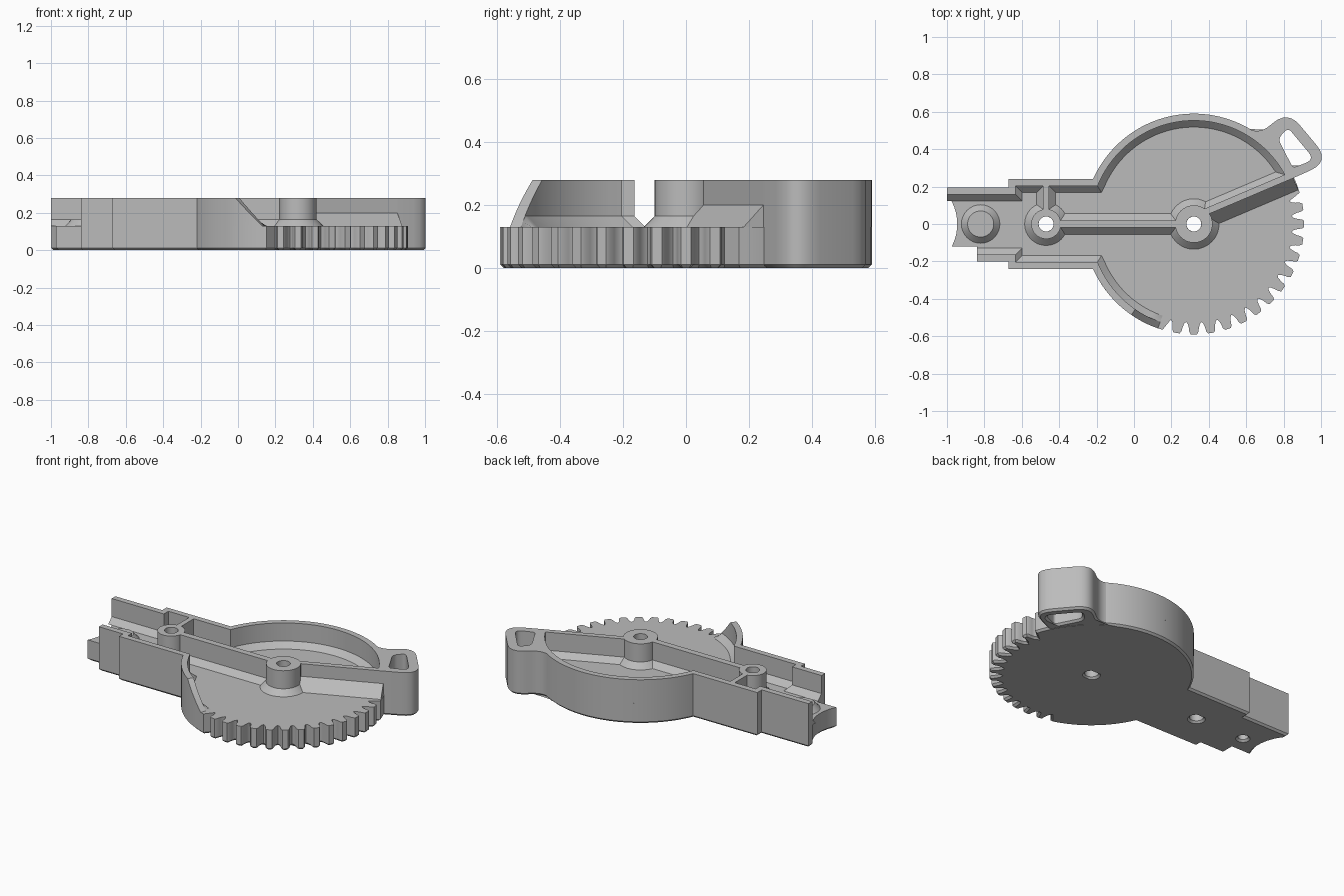
import bpy, bmesh
from math import sin, cos, radians, pi
from mathutils import Vector

if "Cube" in bpy.data.objects:
    bpy.data.objects.remove(bpy.data.objects["Cube"])

GREY = bpy.data.materials.new("plain_grey")
GREY.use_nodes = True
GREY.diffuse_color = (0.5, 0.5, 0.5, 1)
GREY.node_tree.nodes["Principled BSDF"].inputs["Base Color"].default_value = (0.5, 0.5, 0.5, 1)

FLOOR, LIP, TOP = 0.13, 0.165, 0.28
CX, R = 0.32, 0.59          # gear centre and rim radius


def finish(name, bm):
    bmesh.ops.recalc_face_normals(bm, faces=bm.faces)
    mesh = bpy.data.meshes.new(name)
    bm.to_mesh(mesh)
    bm.free()
    mesh.materials.append(GREY)
    ob = bpy.data.objects.new(name, mesh)
    bpy.context.collection.objects.link(ob)
    bpy.ops.object.select_all(action='DESELECT')
    ob.select_set(True)
    bpy.context.view_layer.objects.active = ob
    bpy.ops.object.shade_smooth_by_angle(angle=radians(30))


def polar(r, deg, cx=CX):
    return (cx + r * cos(radians(deg)), r * sin(radians(deg)))


def arc(r, a, b, n, cx=CX):
    return [polar(r, a + (b - a) * i / n, cx) for i in range(n + 1)]


def circle(cx, r):
    return arc(r, 0, 345, 23, cx)


def rounded(corners, steps=6):
    """Closed outline whose corners (x, y, cut) are eased over the cut length."""
    out = []
    for i, (x, y, cut) in enumerate(corners):
        p = Vector((x, y))
        if not cut:
            out.append((x, y))
            continue
        a, b = (Vector(corners[j % len(corners)][:2]) for j in (i - 1, i + 1))
        a, b = p + (a - p).normalized() * cut, p + (b - p).normalized() * cut
        for k in range(steps + 1):
            t = k / steps
            out.append(tuple(a * (1 - t) ** 2 + p * 2 * t * (1 - t) + b * t * t))
    return out


def plate(name, loops, height, chamfer=0.012):
    """Extruded outline with holes and a chamfered underside."""
    bm = bmesh.new()
    for loop in loops:
        vs = [bm.verts.new((x, y, 0)) for x, y in loop]
        for i, v in enumerate(vs):
            bm.edges.new((vs[i - 1], v))
    bmesh.ops.triangle_fill(bm, edges=bm.edges[:], normal=(0, 0, 1))
    bottom = bm.faces[:]
    new = bmesh.ops.extrude_face_region(bm, geom=bottom, use_keep_orig=True)["geom"]
    for v in new:
        if isinstance(v, bmesh.types.BMVert):
            v.co.z = height
    bmesh.ops.recalc_face_normals(bm, faces=bm.faces)
    bottom = [f for f in bm.faces if all(v.co.z < 0.001 for v in f.verts)]
    bmesh.ops.inset_region(bm, faces=bottom, thickness=chamfer,
                           use_even_offset=True, use_boundary=True)
    inner = {v for f in bottom for v in f.verts}
    for v in bm.verts:
        if v.co.z < 0.001 and v not in inner:
            v.co.z = chamfer
    finish(name, bm)


def rail(name, path, section, heights=None):
    """Sweep a section of (offset to the right, z) along a mitred path."""
    bm = bmesh.new()
    pts = [Vector(p) for p in path]
    rings = []
    for i, p in enumerate(pts):
        d1 = (p - pts[i - 1]).normalized() if i else (pts[1] - p).normalized()
        d2 = (pts[i + 1] - p).normalized() if i < len(pts) - 1 else d1
        n1, n2 = Vector((d1.y, -d1.x)), Vector((d2.y, -d2.x))
        n = (n1 + n2) / (1 + n1.dot(n2))
        h = heights[i] if heights else TOP
        rings.append([bm.verts.new((p.x + n.x * o, p.y + n.y * o, min(z, h)))
                      for o, z in section])
    for a, b in zip(rings, rings[1:]):
        for k in range(len(section)):
            bm.faces.new((a[k - 1], a[k], b[k], b[k - 1]))
    bm.faces.new(rings[0])
    bm.faces.new(rings[-1])
    finish(name, bm)


def lathe(name, cx, profile, n=32):
    bm = bmesh.new()
    rings = [[bm.verts.new((cx + r * cos(2 * pi * i / n), r * sin(2 * pi * i / n), z))
              for i in range(n)] for r, z in profile]
    for a, b in zip(rings, rings[1:]):
        for i in range(n):
            bm.faces.new((a[i - 1], a[i], b[i], b[i - 1]))
    if profile[-1][1] == LIP:
        bm.faces.new(rings[-1])
    finish(name, bm)


# Base plate: stem, gear sector with teeth, rounded notch at the tip
outline = [(-0.84, -0.12), (-0.84, -0.2), (-0.67, -0.2), (-0.67, -0.24)]
outline += arc(R, 204, 253.5, 16)
tooth = [(0.535, 3.5), (0.555, 2.8), (0.578, 2.4), (R, 1.6)]
for k in range(29, 42):
    outline.append(polar(0.525, 9 * k - 4.5))
    outline += [polar(r, 9 * k - a) for r, a in tooth]
    outline += [polar(r, 9 * k + a) for r, a in reversed(tooth)]
outline.append(polar(0.525, 373.5))
outline += arc(R, 376.5, 516, 48)
outline += [(-0.67, 0.24), (-0.67, 0.195), (-1, 0.195), (-1, 0.155)]
outline += arc(0.26, 36, -27.5, 12, -1.205)
plate("base_plate", [outline, circle(CX, 0.04), circle(-0.47, 0.04), circle(-0.82, 0.03)], FLOOR)

# Side walls with a sloped foot on the inside
wall = [(0, FLOOR), (0, TOP), (0.037, TOP), (0.037, LIP), (0.072, FLOOR)]
rail("back_wall", [(-1, 0.195), (-0.67, 0.195), (-0.67, 0.24)] + arc(R, 156, 25, 48), wall)
ramp = arc(R, 235.5, 251, 8)
front_path = [(-0.84, -0.2), (-0.67, -0.2), (-0.67, -0.24)] + arc(R, 204, 235.5, 12)[:-1]
heights = [TOP] * len(front_path) + [TOP + (FLOOR - TOP) * i / 8 for i in range(9)]
rail("front_wall", front_path + ramp, [(-o, z) for o, z in wall], heights)


# Ribs joining the bosses and the walls
def rib_section(half, foot):
    right = [(half, TOP), (half, LIP), (half + foot, FLOOR)]
    return [(-o, z) for o, z in reversed(right)] + right


rail("stem_rib", [(-0.41, 0), (0.25, 0)], rib_section(0.02, 0.035))
rail("cross_rib", [(-0.47, 0.06), (-0.47, 0.205)], rib_section(0.016, 0.035))
rail("slanted_rib", [polar(0.06, 23), polar(0.585, 23)],
     [(-0.085, FLOOR), (-0.053, LIP), (-0.053, TOP), (-0.018, TOP), (-0.018, 0.2), (0.05, FLOOR)])

# Bosses and the low pin seat
for name, cx, r in (("gear_boss", CX, 0.1), ("stem_boss", -0.47, 0.08)):
    lathe(name, cx, [(r + 0.035, FLOOR), (r, LIP), (r, TOP), (0.04, TOP), (0.04, FLOOR)])
lathe("pin_seat", -0.82, [(0.103, FLOOR), (0.07, LIP)])

# Slotted lug on the rim
lug = rounded([(0.56, 0.53, 0), (0.67, 0.48, 0.07), (0.822, 0.605, 0.1),
               (1.05, 0.334, 0.12), (0.85, 0.245, 0)])
lug += arc(0.57, 26, 64, 12)
slot = rounded([(0.77, 0.455, 0.03), (0.823, 0.515, 0.03), (0.965, 0.345, 0.05), (0.85, 0.3, 0.02)])
plate("slotted_lug", [lug, slot], TOP)
